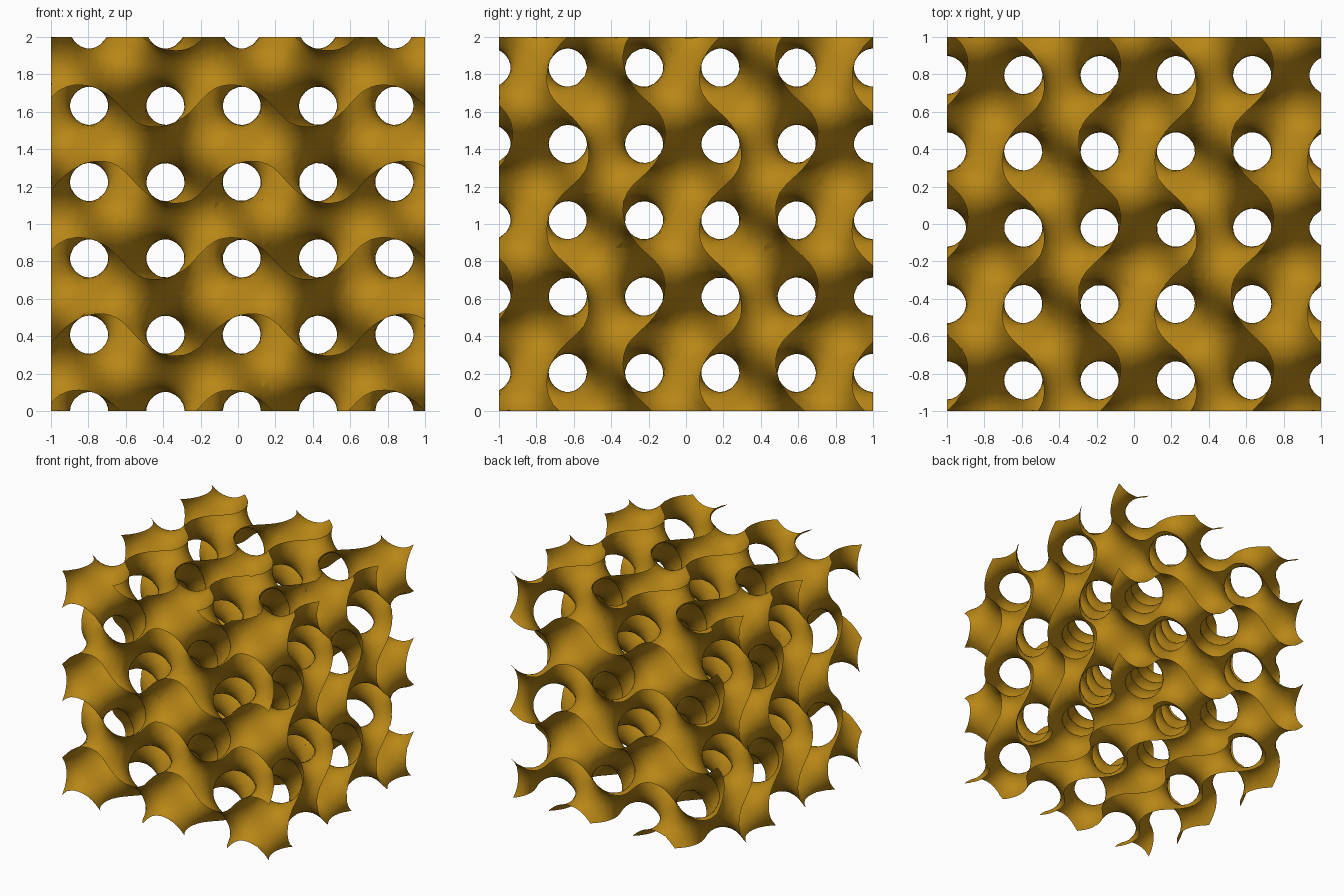
import bpy, bmesh
from math import sin, cos, pi
from mathutils import Vector

if "Cube" in bpy.data.objects:
    bpy.data.objects.remove(bpy.data.objects["Cube"])

N = 48                      # grid cells per side of the 2-unit block
H = 2 / N
K = pi / 0.408              # wave number: half period is 0.408
CENTRE = Vector((0.02, -0.02, 1.02))


def field(p):
    """Gyroid function, zero on the surface."""
    x, y, z = (p - CENTRE) * K
    return sin(x) * cos(y) - sin(y) * cos(z) + sin(z) * cos(x)


def point(i):
    return Vector((-1 + i[0] * H, -1 + i[1] * H, i[2] * H))


# Sample the field on the grid
R = range(N + 1)
val = {(i, j, k): field(point((i, j, k))) for i in R for j in R for k in R}

# Six tetrahedra per cube, each a path from one corner to the opposite one
TETS = []
for order in ((0, 1, 2), (0, 2, 1), (1, 0, 2), (1, 2, 0), (2, 0, 1), (2, 1, 0)):
    c = [0, 0, 0]
    path = [tuple(c)]
    for axis in order:
        c[axis] = 1
        path.append(tuple(c))
    TETS.append(path)
CORNERS = [(a, b, c) for a in (0, 1) for b in (0, 1) for c in (0, 1)]

bm = bmesh.new()
cache = {}


def crossing(a, b):
    """Vertex where the surface crosses a grid edge, refined by false position."""
    key = (a, b) if a < b else (b, a)
    if key not in cache:
        p, q = point(key[0]), point(key[1])
        fp, fq = val[key[0]], val[key[1]]
        for _ in range(3):
            m = p.lerp(q, fp / (fp - fq)) if fp != fq else p.copy()
            fm = field(m)
            if (fm > 0) == (fp > 0):
                p, fp = m, fm
            else:
                q, fq = m, fm
        cache[key] = bm.verts.new(m)
    return cache[key]


# Build the sheet cell by cell
for i in range(N):
    for j in range(N):
        for k in range(N):
            signs = [val[i + a, j + b, k + c] > 0 for a, b, c in CORNERS]
            if all(signs) or not any(signs):
                continue
            for tet in TETS:
                vs = [(i + a, j + b, k + c) for a, b, c in tet]
                pos = [v for v in vs if val[v] > 0]
                neg = [v for v in vs if val[v] <= 0]
                if len(pos) == 2:
                    ring = [(pos[0], neg[0]), (pos[0], neg[1]),
                            (pos[1], neg[1]), (pos[1], neg[0])]
                elif len(pos) in (1, 3):
                    ring = [(p, n) for p in pos for n in neg]
                else:
                    continue
                bm.faces.new([crossing(p, n) for p, n in ring])

# Clean slivers and make the sheet smooth and consistently oriented
bmesh.ops.remove_doubles(bm, verts=bm.verts[:], dist=0.18 * H)
bmesh.ops.recalc_face_normals(bm, faces=bm.faces[:])
for f in bm.faces:
    f.smooth = True

mesh = bpy.data.meshes.new("gyroid_sheet")
bm.to_mesh(mesh)
bm.free()
sheet = bpy.data.objects.new("gyroid_sheet", mesh)
bpy.context.collection.objects.link(sheet)

# Dark gold colour
gold = bpy.data.materials.new("dark_gold")
gold.diffuse_color = (0.48, 0.24, 0.008, 1)
gold.use_nodes = True
gold.node_tree.nodes["Principled BSDF"].inputs["Base Color"].default_value = gold.diffuse_color
mesh.materials.append(gold)
